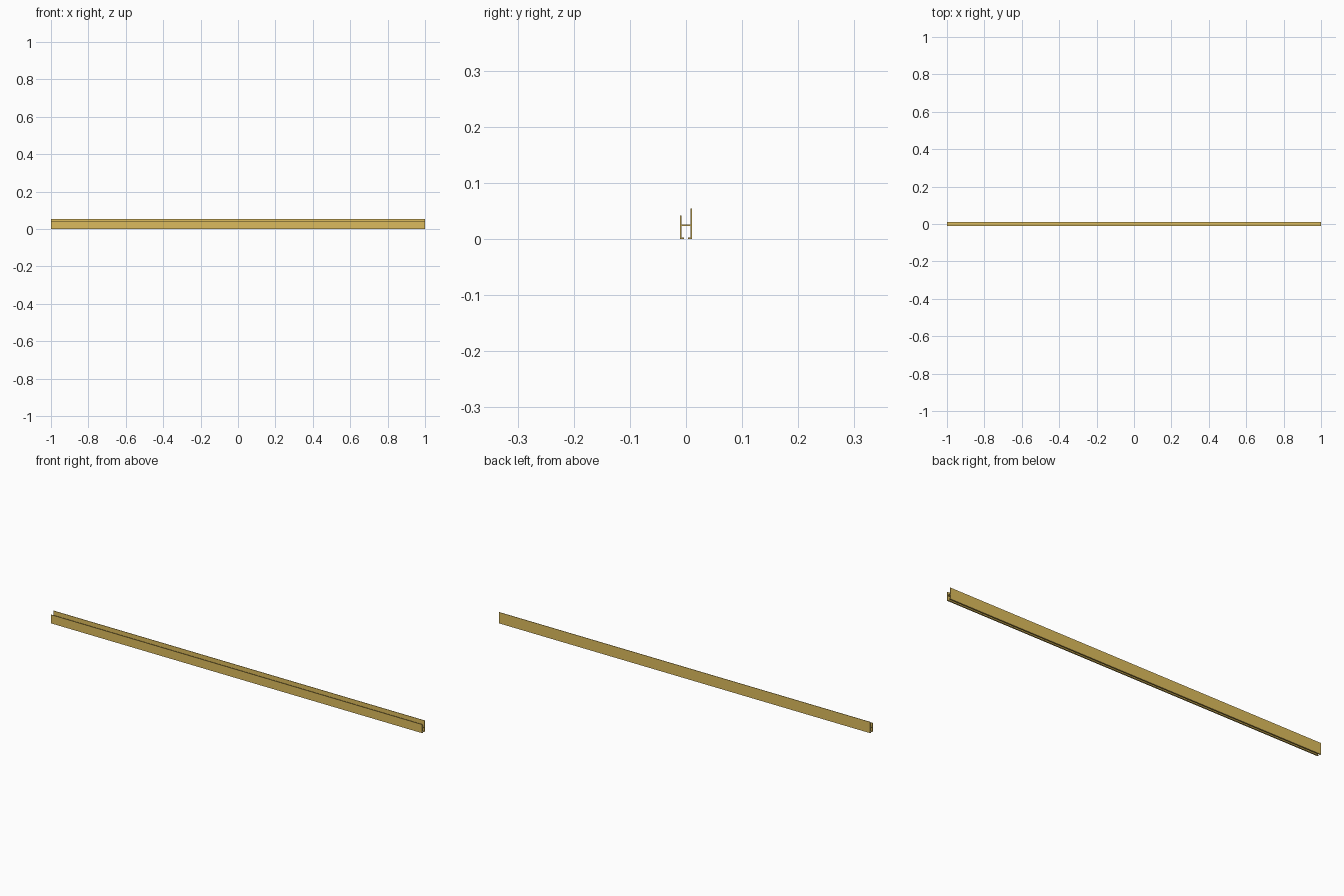
import bpy, bmesh

if "Cube" in bpy.data.objects:
    bpy.data.objects.remove(bpy.data.objects["Cube"])

L = 1.0                     # half length
W = 0.0105                  # half width
T = 0.0024                  # wall thickness
BACK, FRONT = 0.054, 0.042  # wall heights
LIP = 0.004                 # half width of the bottom slot
WEB0, WEB1 = 0.0228, 0.0252 # crossbar bottom and top


def half(top):
    # one half of the section, from the slot round to the crossbar top
    return [(LIP, 0.002), (LIP, 0), (W, 0), (W, top), (W - T, top), (W - T, WEB1)]


def inner():
    # inside of the lower channel, from crossbar down to the lip
    return [(W - T, WEB0), (W - T, 0.002)]


# closed H-section with inturned lips, as (y, z)
back = half(BACK)
front = [(-y, z) for y, z in half(FRONT)]
profile = back + front[::-1] + [(-y, z) for y, z in inner()[::-1]] + inner()

# extrude the section along x
bm = bmesh.new()
face = bm.faces.new([bm.verts.new((-L, y, z)) for y, z in profile])
ext = bmesh.ops.extrude_face_region(bm, geom=[face], use_keep_orig=True)
verts = [g for g in ext["geom"] if isinstance(g, bmesh.types.BMVert)]
bmesh.ops.translate(bm, vec=(2 * L, 0, 0), verts=verts)
bmesh.ops.recalc_face_normals(bm, faces=bm.faces)
mesh = bpy.data.meshes.new("channel_rail")
bm.to_mesh(mesh)
bm.free()

# brass finish
mat = bpy.data.materials.new("brass")
mat.diffuse_color = (0.72, 0.50, 0.11, 1)
mat.use_nodes = True
mat.node_tree.nodes["Principled BSDF"].inputs["Base Color"].default_value = mat.diffuse_color
mesh.materials.append(mat)
rail = bpy.data.objects.new("channel_rail", mesh)
bpy.context.collection.objects.link(rail)
